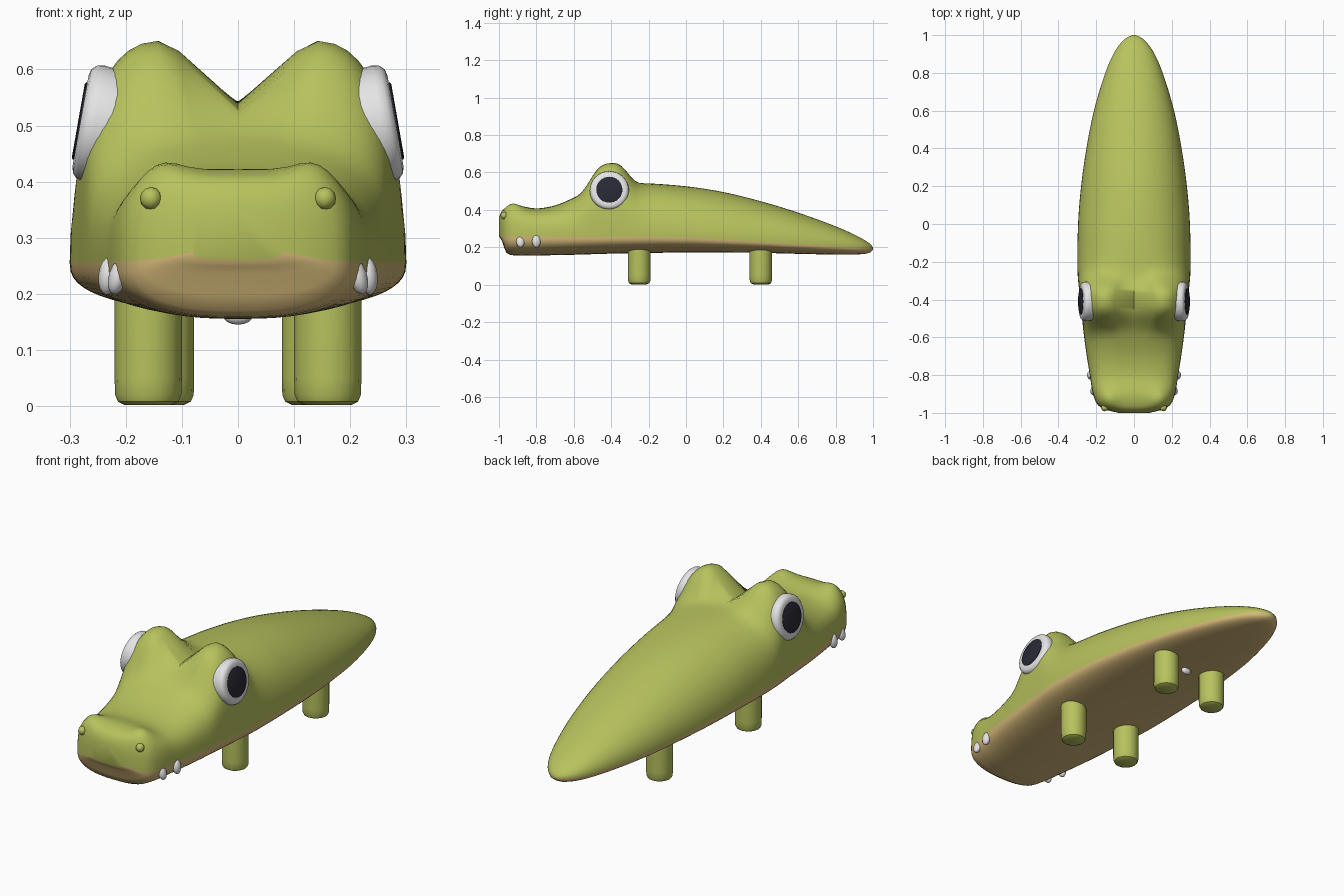
import bpy, bmesh, math
from mathutils import Matrix

if "Cube" in bpy.data.objects:
    bpy.data.objects.remove(bpy.data.objects["Cube"])


def material(name, rgb):
    m = bpy.data.materials.new(name)
    m.diffuse_color = (*rgb, 1)
    m.use_nodes = True
    m.node_tree.nodes["Principled BSDF"].inputs["Base Color"].default_value = m.diffuse_color
    return m


GREEN = material("skin green", (0.48, 0.54, 0.11))
TAN = material("belly tan", (0.66, 0.48, 0.19))
WHITE = material("white", (0.78, 0.78, 0.78))
DARK = material("pupil dark", (0.022, 0.022, 0.035))


def finish(name, bm, mats, angle=40):
    bmesh.ops.recalc_face_normals(bm, faces=bm.faces)
    me = bpy.data.meshes.new(name)
    bm.to_mesh(me)
    bm.free()
    for m in mats:
        me.materials.append(m)
    ob = bpy.data.objects.new(name, me)
    bpy.context.collection.objects.link(ob)
    bpy.ops.object.select_all(action='DESELECT')
    ob.select_set(True)
    bpy.context.view_layer.objects.active = ob
    bpy.ops.object.shade_smooth_by_angle(angle=math.radians(angle))
    return ob


# Body stations: y, half width, top, colour line, bottom, squareness
STATIONS = [
    (-1.00, 0.08, 0.36, 0.275, 0.260, 2.6),
    (-0.985, 0.145, 0.395, 0.262, 0.235, 2.8),
    (-0.96, 0.19, 0.412, 0.258, 0.170, 3.2),
    (-0.90, 0.217, 0.422, 0.258, 0.157, 3.4),
    (-0.80, 0.234, 0.408, 0.257, 0.156, 3.2),
    (-0.70, 0.250, 0.424, 0.256, 0.158, 3.0),
    (-0.60, 0.264, 0.465, 0.256, 0.160, 3.0),
    (-0.50, 0.275, 0.512, 0.256, 0.163, 4.0),
    (-0.40, 0.285, 0.535, 0.256, 0.166, 4.4),
    (-0.25, 0.299, 0.543, 0.256, 0.169, 2.7),
    (0.00, 0.296, 0.526, 0.252, 0.172, 2.2),
    (0.20, 0.280, 0.495, 0.242, 0.172, 2.1),
    (0.40, 0.252, 0.446, 0.230, 0.170, 2.1),
    (0.60, 0.212, 0.385, 0.217, 0.165, 2.1),
    (0.80, 0.152, 0.312, 0.206, 0.161, 2.1),
    (0.92, 0.098, 0.258, 0.200, 0.162, 2.1),
    (0.98, 0.048, 0.222, 0.197, 0.170, 2.0),
    (1.00, 0.010, 0.200, 0.194, 0.186, 2.0),
]


def slope(i, k):
    a, b = STATIONS[max(i - 1, 0)], STATIONS[min(i + 1, len(STATIONS) - 1)]
    return (b[k] - a[k]) / (b[0] - a[0])


def sample(i, t):
    """Smooth curve through the stations."""
    a, b = STATIONS[i], STATIONS[i + 1]
    d = b[0] - a[0]
    out = [a[0] + d * t]
    for k in range(1, 6):
        out.append((2*t**3 - 3*t*t + 1) * a[k] + (t**3 - 2*t*t + t) * d * slope(i, k)
                   + (3*t*t - 2*t**3) * b[k] + (t**3 - t*t) * d * slope(i + 1, k))
    return out


def bumps(x, y):
    """Raised brow domes and nostril mounds."""
    dx = abs(x) - 0.15
    sx = 0.13 if dx > 0 else 0.085
    brow = 0.119 * math.exp(-abs(dx / sx) ** 2.6 - abs((y + 0.41) / 0.115) ** 3)
    nose = 0.026 * math.exp(-((abs(x) - 0.14) / 0.05) ** 2 - ((y + 0.935) / 0.05) ** 2)
    return brow + nose


# Body: lofted rings, green above the colour line and tan below
SEG = 56
bm = bmesh.new()
rings = []
for i in range(len(STATIONS) - 1):
    d = STATIONS[i + 1][0] - STATIONS[i][0]
    n = max(2, math.ceil(d / 0.02))
    last = i == len(STATIONS) - 2
    for s in range(n + last):
        y, w, top, mid, bot, sq = sample(i, s / n)
        ring = []
        for j in range(SEG):
            a = 2 * math.pi * j / SEG
            c, sn = math.cos(a), math.sin(a)
            if abs(sn) < 1e-6:
                sn = 0.0
            e = 2 / (sq if sn >= 0 else 2.5)
            x = w * math.copysign(abs(c) ** e, c)
            z = mid + ((top - mid) if sn >= 0 else (bot - mid)) * abs(sn) ** e
            if sn > 0:
                z += bumps(x, y) * min(1, sn * 3)
            ring.append(bm.verts.new((x, y, z)))
        rings.append(ring)
for a, b in zip(rings, rings[1:]):
    for j in range(SEG):
        k = (j + 1) % SEG
        f = bm.faces.new((a[j], a[k], b[k], b[j]))
        f.material_index = 0 if j < SEG // 2 else 1
bm.faces.new(rings[0])
bm.faces.new(rings[-1])
finish("body", bm, [GREEN, TAN], 70)


def ellipsoid(name, loc, size, mat, rot=None, u=16, v=10):
    bm = bmesh.new()
    bmesh.ops.create_uvsphere(bm, u_segments=u, v_segments=v, radius=1)
    m = Matrix.Translation(loc) @ (rot or Matrix()) @ Matrix.Diagonal((*size, 1))
    bmesh.ops.transform(bm, matrix=m, verts=bm.verts)
    return finish(name, bm, [mat], 60)


def lathe(name, profile, matrix, mat, seg=32):
    """Solid of revolution round z from (radius, height) points."""
    bm = bmesh.new()
    rs = [[bm.verts.new((r * math.cos(2 * math.pi * j / seg),
                         r * math.sin(2 * math.pi * j / seg), z)) for j in range(seg)]
          for r, z in profile]
    for a, b in zip(rs, rs[1:]):
        for j in range(seg):
            k = (j + 1) % seg
            bm.faces.new((a[j], a[k], b[k], b[j]))
    bm.faces.new(rs[0])
    bm.faces.new(rs[-1])
    bm.transform(matrix)
    return finish(name, bm, [mat])


LEG = [(0.042, 0.002), (0.054, 0.008), (0.059, 0.02), (0.060, 0.05), (0.060, 0.21)]
EYE = [(0.100, -0.05), (0.105, -0.008), (0.102, 0.006), (0.094, 0.014), (0.082, 0.017), (0.06, 0.017)]
PUPIL = [(0.070, 0.012), (0.070, 0.019), (0.066, 0.021)]

for side, label in ((1, "right"), (-1, "left")):
    # Eyes, facing sideways and tilted slightly up
    turn = Matrix.Rotation(side * math.radians(80), 4, 'Y')
    eye = Matrix.Translation((side * 0.264, -0.41, 0.505)) @ turn
    lathe(label + "_eye_white", EYE, eye, WHITE)
    lathe(label + "_pupil", PUPIL, eye, DARK)

    # Legs
    for part, x, y in (("front_leg", 0.16, -0.25), ("hind_leg", 0.138, 0.40)):
        lathe(f"{label}_{part}", LEG, Matrix.Translation((side * x, y, 0)), GREEN, 16)

    # Nostrils
    ellipsoid(label + "_nostril", (side * 0.155, -0.972, 0.37), (0.02, 0.02, 0.02), GREEN, u=8, v=6)

    # Teeth
    for n, (x, y, tilt) in enumerate(((0.213, -0.885, 17), (0.232, -0.80, 6))):
        ellipsoid(f"{label}_tooth_{n + 1}", (side * x, y, 0.232), (0.017, 0.023, 0.034), WHITE,
                  Matrix.Rotation(side * math.radians(-tilt), 4, 'Y'), 12, 8)

# Small white stud under the belly
ellipsoid("belly_stud", (0, 0.38, 0.162), (0.027, 0.015, 0.017), WHITE, u=12, v=8)
